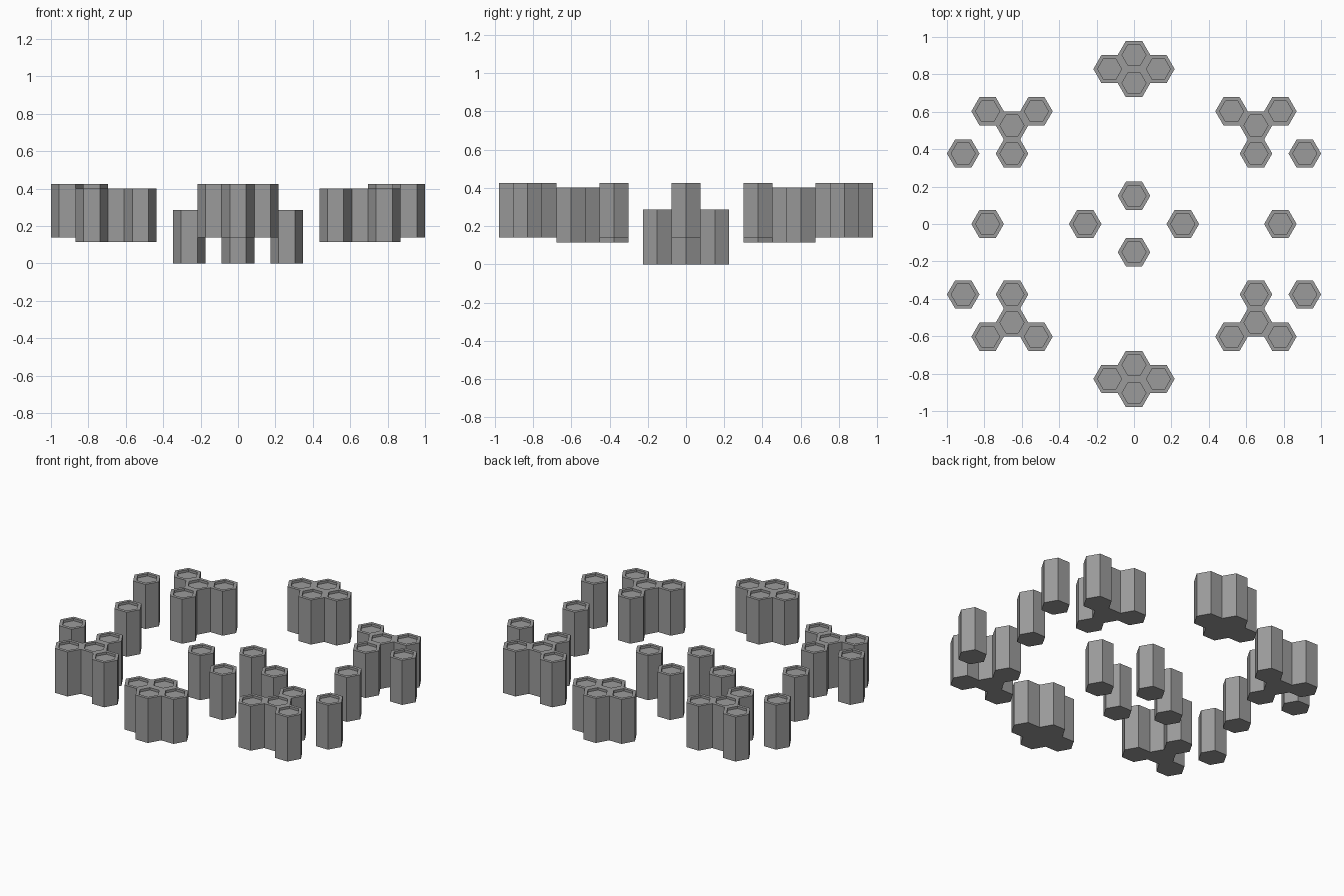
import bpy, bmesh, math

if "Cube" in bpy.data.objects:
    bpy.data.objects.remove(bpy.data.objects["Cube"])

R = 1 / 11.5                    # hexagon corner radius
A = R * math.sqrt(3) / 2        # hexagon half height across flats
H = 0.286                       # column height
RIM = 0.74                      # recess size relative to the column
DEPTH = 0.015                   # recess depth

stone = bpy.data.materials.new("grey_stone")
stone.diffuse_color = (0.33, 0.33, 0.33, 1)
stone.use_nodes = True
stone.node_tree.nodes["Principled BSDF"].inputs["Base Color"].default_value = stone.diffuse_color


def hex_ring(bm, x, y, z, r):
    return [bm.verts.new((x + r * math.cos(i * math.pi / 3),
                          y + r * math.sin(i * math.pi / 3), z)) for i in range(6)]


def column(bm, col, row, base):
    """Hexagonal column on the grid, with a shallow recess in its top."""
    x, y, top = col * 1.5 * R, row * A, base + H
    rings = [hex_ring(bm, x, y, base, R), hex_ring(bm, x, y, top, R),
             hex_ring(bm, x, y, top, R * RIM), hex_ring(bm, x, y, top - DEPTH, R * RIM)]
    bm.faces.new(rings[0][::-1])
    for lo, hi in zip(rings, rings[1:]):
        for i in range(6):
            j = (i + 1) % 6
            bm.faces.new((lo[i], lo[j], hi[j], hi[i]))
    bm.faces.new(rings[3])


def cluster(name, cells, base):
    bm = bmesh.new()
    for col, row in cells:
        column(bm, col, row, base)
    mesh = bpy.data.meshes.new(name)
    bm.to_mesh(mesh)
    bm.free()
    mesh.materials.append(stone)
    bpy.context.collection.objects.link(bpy.data.objects.new(name, mesh))


LOW, MID, HIGH = 0.0, 0.115, 0.14

# Central ring of low columns
cluster("centre_columns", [(2, 0), (-2, 0), (0, 2), (0, -2)], LOW)

for sy, end in ((-1, "front"), (1, "back")):
    # Four joined columns at each end
    cluster(end + "_cluster", [(0, 12 * sy), (0, 10 * sy), (1, 11 * sy), (-1, 11 * sy)], HIGH)
    for sx, side in ((-1, "left"), (1, "right")):
        # Y-shaped corner group and the lone column beside it
        cluster(f"{end}_{side}_corner",
                [(c * sx, r * sy) for c, r in ((6, 8), (4, 8), (5, 7), (5, 5))], MID)
        cluster(f"{end}_{side}_outer_column", [(7 * sx, 5 * sy)], HIGH)

# Lone columns at the middle of each side
for sx, side in ((-1, "left"), (1, "right")):
    cluster(side + "_side_column", [(6 * sx, 0)], HIGH)
